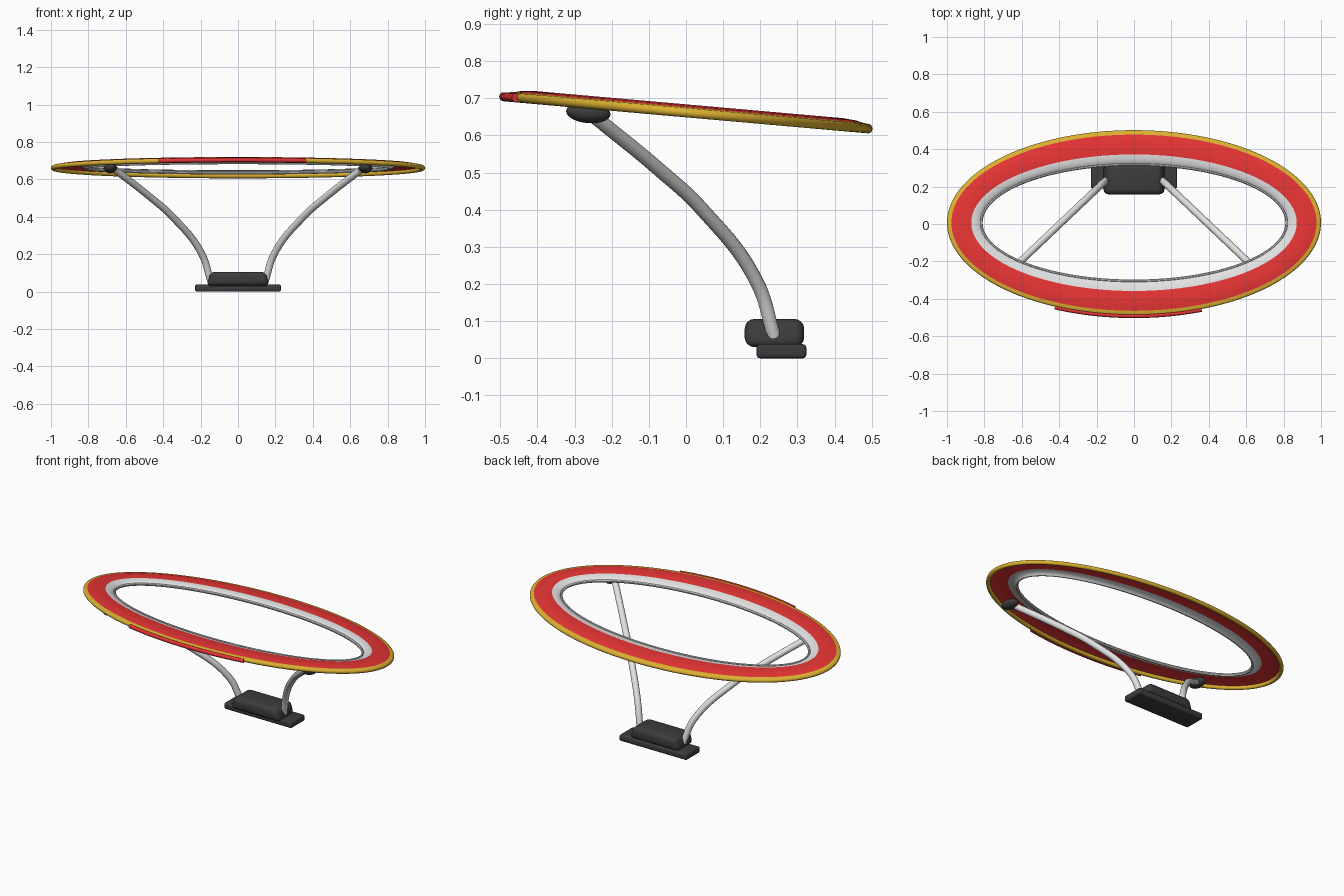
import bpy, bmesh, math
from mathutils import Vector

cube = bpy.data.objects.get("Cube")
if cube:
    bpy.data.objects.remove(cube, do_unlink=True)


def material(name, rgb):
    m = bpy.data.materials.new(name)
    m.use_nodes = True
    m.diffuse_color = (*rgb, 1)
    bsdf = m.node_tree.nodes["Principled BSDF"]
    bsdf.inputs["Base Color"].default_value = (*rgb, 1)
    bsdf.inputs["Roughness"].default_value = 0.6
    return m


RED = material("red", (0.8, 0.035, 0.035))
YELLOW = material("yellow", (0.72, 0.44, 0.03))
SILVER = material("light grey", (0.76, 0.76, 0.76))
DARK = material("dark grey", (0.045, 0.045, 0.045))

RING_A, RING_B, RING_Y, RING_Z, SLOPE = 1.0, 0.495, 0.007, 0.666, -0.088


def ring_point(angle, inset, height):
    """Point on the tilted oval, moved inward and up from its outer edge."""
    x = (RING_A - inset) * math.cos(angle)
    y = (RING_B - inset) * math.sin(angle)
    return Vector((x, y + RING_Y, RING_Z + SLOPE * y + height))


def finish(obj, angle=35):
    bpy.ops.object.select_all(action="DESELECT")
    obj.select_set(True)
    bpy.context.view_layer.objects.active = obj
    bpy.ops.object.shade_smooth_by_angle(angle=math.radians(angle))


def sweep(name, profile, mats, angles, closed):
    """Carry a closed (inset, height, material) profile along the oval."""
    bm = bmesh.new()
    rows = [[bm.verts.new(ring_point(a, p[0], p[1])) for p in profile] for a in angles]
    n, k = len(rows), len(profile)
    for i in range(n if closed else n - 1):
        r, s = rows[i], rows[(i + 1) % n]
        for j in range(k):
            f = bm.faces.new((r[j], r[(j + 1) % k], s[(j + 1) % k], s[j]))
            f.material_index = profile[j][2]
    if not closed:
        bm.faces.new(rows[0])
        bm.faces.new(rows[-1])
    bmesh.ops.recalc_face_normals(bm, faces=bm.faces)
    mesh = bpy.data.meshes.new(name)
    bm.to_mesh(mesh)
    bm.free()
    for m in mats:
        mesh.materials.append(m)
    obj = bpy.data.objects.new(name, mesh)
    bpy.context.collection.objects.link(obj)
    finish(obj)


def arc(inset, height, radius, first, last, count):
    """Round part of a profile, between two angles in degrees."""
    angles = [math.radians(first + (last - first) * i / count) for i in range(count + 1)]
    return [(inset + radius * math.cos(a), height + radius * math.sin(a), 0) for a in angles]


# Oval ring: round yellow rim (0), thin red shell (1) that is hollow below,
# and a silver inner edge (2) with a hanging ribbed lip
ring_profile = arc(0.013, -0.005, 0.013, 30, -250, 14) + [
    (0.024, 0.009, 1), (0.045, 0.014, 1), (0.08, 0.017, 1),
    (0.13, 0.015, 2), (0.155, 0.011, 2), (0.175, 0.003, 2), (0.178, 0.0, 2),
    (0.18, 0.005, 2), (0.186, 0.005, 2), (0.191, 0.0, 2), (0.191, -0.006, 2),
    (0.186, -0.012, 2), (0.178, -0.012, 2), (0.172, -0.004, 2), (0.155, 0.004, 2),
    (0.13, 0.008, 1), (0.08, 0.01, 1), (0.045, 0.007, 1),
]
steps = 160
sweep("oval_ring", ring_profile, [YELLOW, RED, SILVER],
      [2 * math.pi * i / steps for i in range(steps)], True)

# Raised round red strip along the front rim, slightly off centre
start, end = -math.acos(-0.42), -math.acos(0.36)
sweep("front_strip", arc(-0.003, -0.006, 0.012, 0, 330, 11), [RED],
      [start + (end - start) * i / 24 for i in range(25)], False)


def rounded_box(name, low, high, bevel, taper=1.0):
    low, high = Vector(low), Vector(high)
    bpy.ops.mesh.primitive_cube_add(size=1, location=(low + high) / 2)
    obj = bpy.context.object
    obj.name = name
    for v in obj.data.vertices:
        top = v.co.z > 0
        v.co = Vector(c * s for c, s in zip(v.co, high - low))
        if top:
            v.co.x *= taper
    mod = obj.modifiers.new("rounding", "BEVEL")
    mod.width, mod.segments = bevel, 4
    bpy.ops.object.modifier_apply(modifier=mod.name)
    obj.data.materials.append(DARK)
    finish(obj)


# Base
rounded_box("base_plate", (-0.23, 0.19, 0), (0.23, 0.324, 0.038), 0.01)
rounded_box("base_block", (-0.169, 0.158, 0.03), (0.169, 0.318, 0.106), 0.026, 0.87)

# Curved arms, each lying in one upright plane, and the pads that hold the ring
arm_path = [(0.147, 0.06), (0.193, 0.2), (0.35, 0.4), (0.475, 0.51), (0.655, 0.65)]
for side, label in ((1, "left"), (-1, "right")):
    curve = bpy.data.curves.new(label + "_arm", "CURVE")
    curve.dimensions = "3D"
    curve.bevel_depth, curve.bevel_resolution = 0.019, 4
    curve.resolution_u, curve.use_fill_caps = 10, True
    spline = curve.splines.new("BEZIER")
    spline.bezier_points.add(len(arm_path) - 1)
    for bp, (x, z) in zip(spline.bezier_points, arm_path):
        bp.co = (side * x, 0.237 - 0.95 * (x - 0.147), z)
        bp.handle_left_type = bp.handle_right_type = "AUTO"
    curve.materials.append(SILVER)
    arm = bpy.data.objects.new(label + "_arm", curve)
    bpy.context.collection.objects.link(arm)
    bpy.ops.object.select_all(action="DESELECT")
    arm.select_set(True)
    bpy.context.view_layer.objects.active = arm
    bpy.ops.object.convert(target="MESH")
    finish(bpy.context.object)

    bpy.ops.mesh.primitive_uv_sphere_add(segments=24, ring_count=14, radius=1,
                                         location=(side * 0.682, -0.263, 0.661))
    pad = bpy.context.object
    pad.name = label + "_pad"
    pad.scale = (0.035, 0.06, 0.028)
    pad.rotation_euler.x = math.atan(SLOPE)
    pad.data.materials.append(DARK)
    finish(pad)
